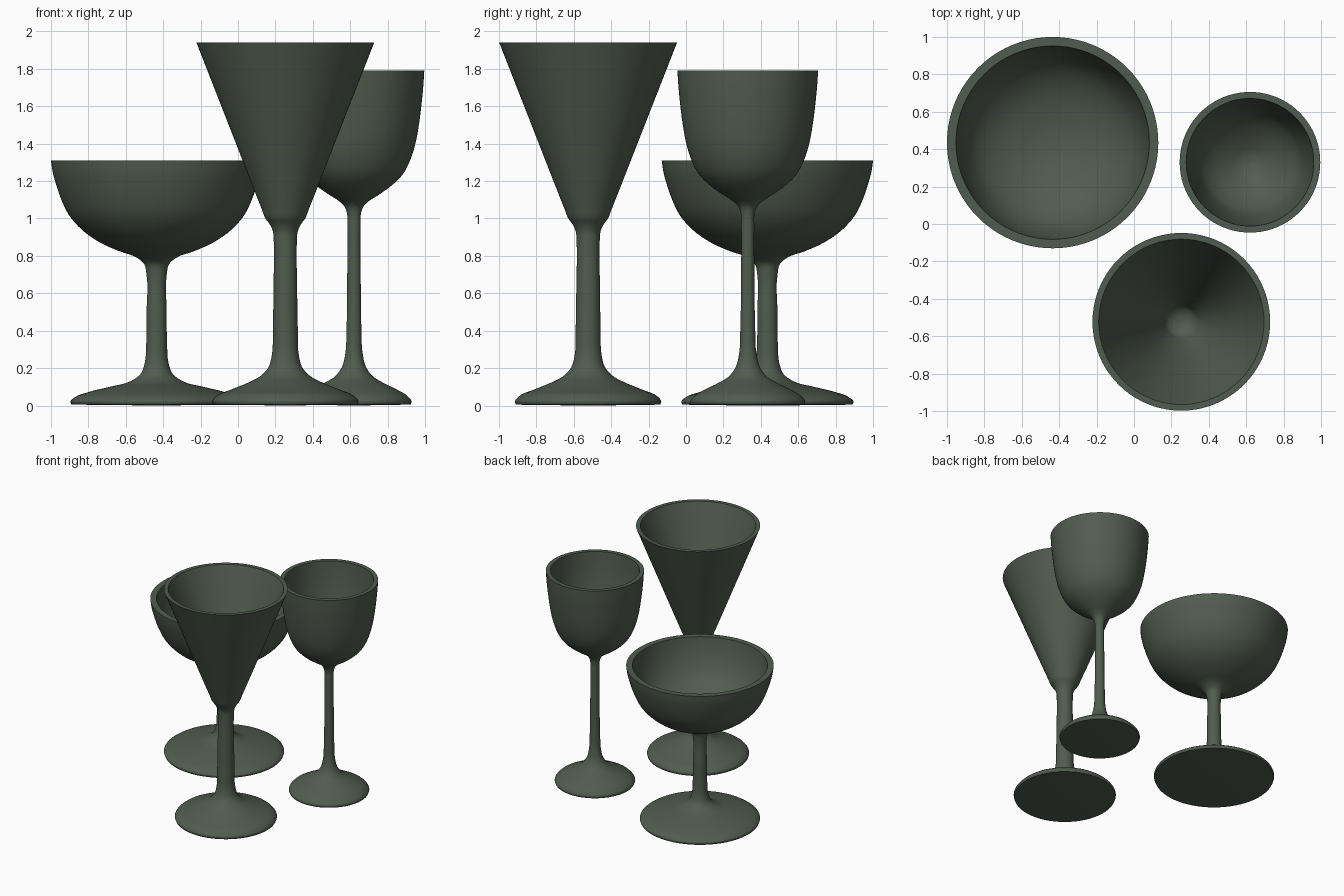
import bpy, bmesh, math
from mathutils import Vector

glass = bpy.data.materials.new("dark_green")
glass.diffuse_color = (0.083, 0.107, 0.079, 1)
SEGMENTS = 80


def smooth_curve(points, steps=4):
    """Chord-weighted spline through (radius, height) points."""
    p = [Vector((r, 0, z)) for r, z in points]
    d = [(b - a).length for a, b in zip(p, p[1:])]
    s = [(b - a) / l for a, b, l in zip(p, p[1:], d)]
    m = [s[0]] + [(s[i - 1] * d[i] + s[i] * d[i - 1]) / (d[i - 1] + d[i])
                  for i in range(1, len(s))] + [s[-1]]
    out = []
    for i, l in enumerate(d):
        for k in range(steps):
            t = k / steps
            q = (p[i] * (2*t**3 - 3*t**2 + 1) + m[i] * l * (t**3 - 2*t**2 + t)
                 + p[i + 1] * (3*t**2 - 2*t**3) + m[i + 1] * l * (t**3 - t**2))
            q.x = max(q.x, 0)
            out.append(q)
    return out + [p[-1]]


def lathe(name, x, y, outer, inner):
    """Turn the foot, stem and outer bowl, then the hollow, around z."""
    profile = [Vector((0, 0, 0))] + smooth_curve(outer) + smooth_curve(inner)
    bm = bmesh.new()
    verts = [bm.verts.new(v) for v in profile]
    edges = [bm.edges.new(e) for e in zip(verts, verts[1:])]
    bmesh.ops.spin(bm, geom=verts + edges, cent=(0, 0, 0), axis=(0, 0, 1),
                   angle=math.tau, steps=SEGMENTS)
    bmesh.ops.remove_doubles(bm, verts=bm.verts, dist=0.0003)
    bmesh.ops.recalc_face_normals(bm, faces=bm.faces)
    mesh = bpy.data.meshes.new(name)
    bm.to_mesh(mesh)
    bm.free()
    mesh.materials.append(glass)
    ob = bpy.data.objects.new(name, mesh)
    ob.location = (x, y, 0)
    bpy.context.collection.objects.link(ob)
    bpy.ops.object.select_all(action='DESELECT')
    ob.select_set(True)
    bpy.context.view_layer.objects.active = ob
    bpy.ops.object.shade_smooth_by_angle(angle=math.radians(40))


# Wide, shallow coupe
lathe("coupe_glass", -0.435, 0.435,
      [(0.455, 0.005), (0.46, 0.022), (0.44, 0.042), (0.36, 0.073), (0.25, 0.1),
       (0.14, 0.13), (0.085, 0.17), (0.063, 0.23), (0.056, 0.32), (0.054, 0.5),
       (0.054, 0.7), (0.066, 0.755), (0.1, 0.787), (0.2, 0.825), (0.3, 0.87),
       (0.4, 0.94), (0.47, 1.02), (0.513, 1.11), (0.54, 1.19), (0.556, 1.25),
       (0.565, 1.31)],
      [(0.517, 1.31), (0.507, 1.25), (0.49, 1.18), (0.46, 1.1), (0.42, 1.03),
       (0.36, 0.97), (0.27, 0.915), (0.17, 0.88), (0.08, 0.86), (0, 0.855)])

# Tall wine goblet
lathe("wine_glass", 0.62, 0.33,
      [(0.303, 0.005), (0.308, 0.02), (0.29, 0.047), (0.23, 0.085), (0.15, 0.125),
       (0.1, 0.157), (0.065, 0.205), (0.046, 0.28), (0.04, 0.4), (0.036, 0.7),
       (0.035, 0.95), (0.038, 1.03), (0.05, 1.063), (0.07, 1.085), (0.13, 1.125),
       (0.2, 1.175), (0.26, 1.235), (0.3, 1.31), (0.326, 1.39), (0.347, 1.5),
       (0.36, 1.6), (0.37, 1.7), (0.376, 1.79)],
      [(0.341, 1.79), (0.335, 1.7), (0.325, 1.6), (0.31, 1.5), (0.288, 1.39),
       (0.262, 1.31), (0.22, 1.25), (0.16, 1.195), (0.1, 1.155), (0.05, 1.13),
       (0, 1.12)])

# Conical flute
lathe("cone_glass", 0.253, -0.523,
      [(0.386, 0.005), (0.391, 0.022), (0.375, 0.045), (0.29, 0.085), (0.2, 0.122),
       (0.13, 0.16), (0.09, 0.205), (0.072, 0.27), (0.067, 0.4), (0.063, 0.65),
       (0.062, 0.88), (0.066, 0.93), (0.084, 0.97), (0.106, 1.0), (0.126, 1.05),
       (0.3, 1.493), (0.475, 1.94)],
      [(0.442, 1.94), (0.27, 1.503), (0.1, 1.07), (0.075, 1.02), (0.04, 0.998),
       (0, 0.99)])
